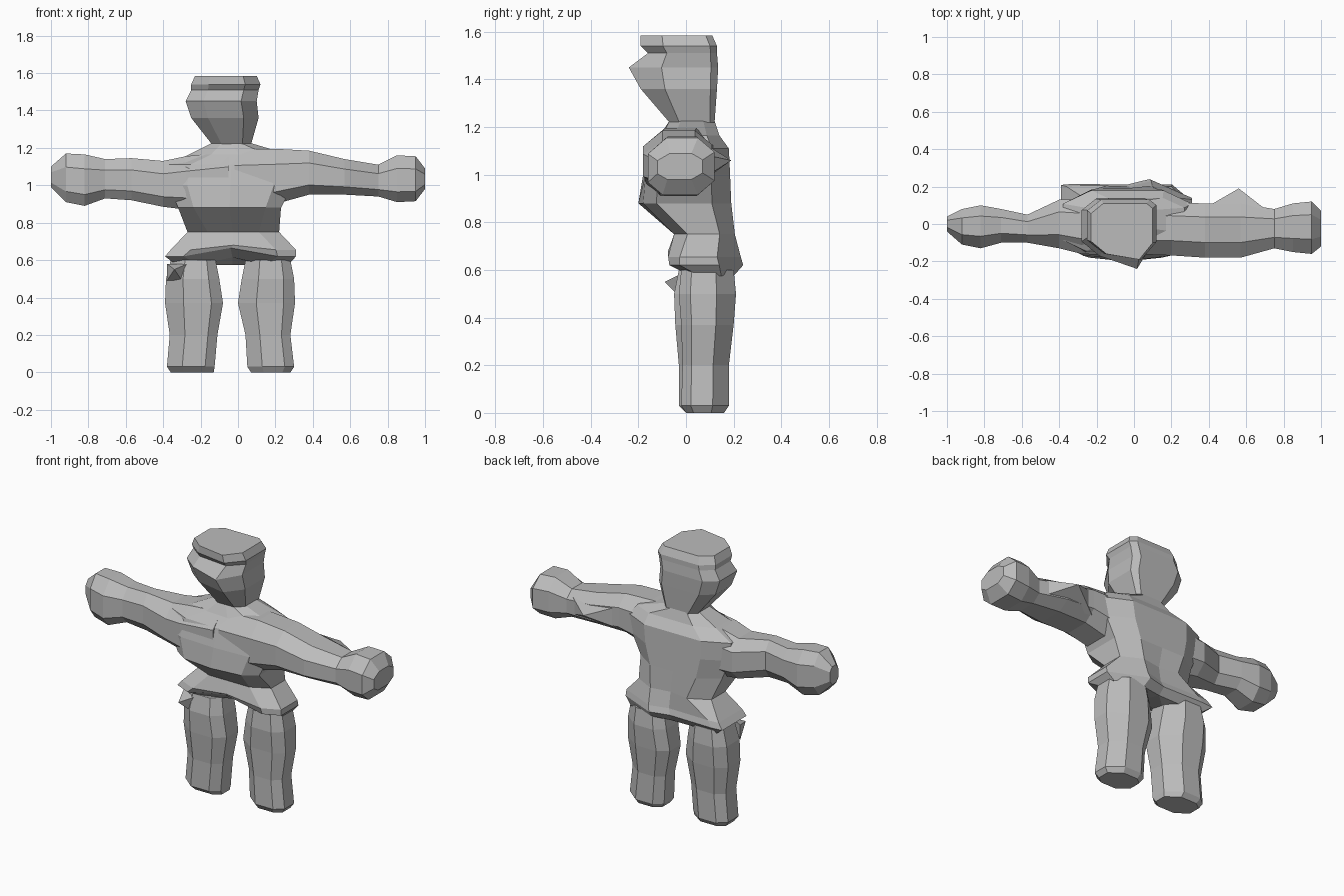
import bpy, bmesh
from mathutils import Vector

clay = bpy.data.materials.new("clay_grey")
clay.diffuse_color = (0.5, 0.5, 0.5, 1)


def finish(name, bm):
    bmesh.ops.recalc_face_normals(bm, faces=bm.faces)
    me = bpy.data.meshes.new(name)
    bm.to_mesh(me)
    bm.free()
    me.materials.append(clay)
    ob = bpy.data.objects.new(name, me)
    bpy.context.collection.objects.link(ob)
    return ob


def outline(a0, a1, b0, b1, k):
    """Rectangle with chamfered corners; k runs low-low, high-low, high-high, low-high."""
    w, h = a1 - a0, b1 - b0
    p, q, r, s = k
    return [(a0 + w * p, b0), (a1 - w * q, b0), (a1, b0 + h * q), (a1, b1 - h * r),
            (a1 - w * r, b1), (a0 + w * s, b1), (a0, b1 - h * s), (a0, b0 + h * p)]


def bridge(name, rings):
    """Skin a row of equal-sized point rings and cap both ends."""
    bm = bmesh.new()
    vs = [[bm.verts.new(p) for p in ring] for ring in rings]
    n = len(vs[0])
    for r, s in zip(vs, vs[1:]):
        for i in range(n):
            j = (i + 1) % n
            bm.faces.new((r[i], r[j], s[j], s[i]))
    bm.faces.new(vs[0])
    bm.faces.new(vs[-1])
    bmesh.ops.triangulate(bm, faces=[f for f in bm.faces if len(f.verts) > 4])
    return finish(name, bm)


def loft(name, axis, sections, k):
    """Each section is position, then low and high limits of both other axes."""
    rings = []
    for pos, *box in sections:
        pts = outline(*box, k)
        rings.append([(pos, a, b) if axis == "x" else (a, b, pos) for a, b in pts])
    return bridge(name, rings)


def spike(name, base, tip):
    """Small faceted point on a flat base."""
    bm = bmesh.new()
    b = [bm.verts.new(p) for p in base]
    t = bm.verts.new(tip)
    bm.faces.new(b)
    for i in range(len(b)):
        bm.faces.new((b[i], b[(i + 1) % len(b)], t))
    return finish(name, bm)


# Trunk from hip skirt to neck: limits, front and back chamfers,
# front middle push and lift, back middle push
rings = []
for z, x0, x1, y0, y1, kf, kb, push, lift, back in [
        (0.575, -0.33, 0.27, 0.02, 0.20, 0.20, 0.22, 0.00, 0.04, -0.02),
        (0.620, -0.39, 0.31, -0.07, 0.24, 0.14, 0.25, 0.01, 0.045, -0.03),
        (0.655, -0.36, 0.31, -0.075, 0.23, 0.16, 0.25, 0.00, 0.025, -0.03),
        (0.750, -0.27, 0.22, -0.05, 0.205, 0.22, 0.25, 0.00, 0.00, -0.02),
        (0.880, -0.32, 0.23, -0.18, 0.19, 0.15, 0.22, -0.02, 0.00, 0.00),
        (1.000, -0.37, 0.29, -0.17, 0.185, 0.15, 0.22, -0.01, 0.00, 0.00),
        (1.110, -0.38, 0.31, -0.145, 0.18, 0.18, 0.22, -0.01, 0.00, 0.00),
        (1.165, -0.26, 0.27, -0.10, 0.14, 0.22, 0.22, -0.01, 0.00, 0.00),
        (1.225, -0.14, 0.07, -0.07, 0.12, 0.25, 0.25, 0.00, 0.00, 0.00)]:
    low = z < 0.7
    k = (kf, kf, kb * (1.3 if low else 1), 0.1 if low else kb)
    ring = [Vector((x, y, z)) for x, y in outline(x0, x1, y0, y1, k)]
    if low:
        ring[5].y -= 0.025
    ring.insert(5, Vector(((x0 + x1) / 2, y1 + back, z)))
    ring.insert(1, Vector(((x0 + x1) / 2, y0 + push, z + lift)))
    rings.append(ring)
body = bridge("body", rings)

# Arms with rounded fists and an elbow point
ARM = (0.22, 0.25, 0.25, 0.28)
arms = [loft("left_arm", "x", [
    (-1.00, -0.04, 0.04, 0.99, 1.10),
    (-0.92, -0.11, 0.08, 0.91, 1.17),
    (-0.82, -0.13, 0.10, 0.89, 1.165),
    (-0.71, -0.10, 0.08, 0.93, 1.14),
    (-0.57, -0.10, 0.05, 0.92, 1.145),
    (-0.40, -0.13, 0.13, 0.885, 1.13),
    (-0.28, -0.16, 0.13, 0.87, 1.155),
    (-0.05, -0.17, 0.11, 0.89, 1.18)], ARM),
    loft("right_arm", "x", [
    (-0.02, -0.16, 0.11, 0.89, 1.19),
    (0.20, -0.168, 0.115, 0.90, 1.195),
    (0.38, -0.18, 0.11, 0.95, 1.185),
    (0.57, -0.18, 0.11, 0.95, 1.14),
    (0.75, -0.13, 0.08, 0.94, 1.11),
    (0.85, -0.15, 0.11, 0.91, 1.16),
    (0.95, -0.16, 0.12, 0.915, 1.155),
    (1.00, -0.12, 0.07, 0.98, 1.09)], ARM),
    spike("elbow", [(0.37, 0.08, 1.13), (0.74, 0.05, 1.09), (0.74, 0.05, 0.97),
                    (0.37, 0.08, 0.98)], (0.56, 0.19, 1.06))]

# Fuse the arms into the trunk so it is one continuous skin
for part in arms:
    mod = body.modifiers.new(part.name, "BOOLEAN")
    mod.operation = "UNION"
    mod.solver = "EXACT"
    mod.object = part
deps = bpy.context.evaluated_depsgraph_get()
deps.update()
fused = bpy.data.meshes.new_from_object(body.evaluated_get(deps))
body.modifiers.clear()
body.data = fused
for part in arms:
    bpy.data.objects.remove(part)

# Legs
LEG = (0.32, 0.2, 0.34, 0.2)
loft("left_leg", "z", [
    (0.00, -0.36, -0.13, 0.00, 0.16),
    (0.03, -0.38, -0.125, -0.03, 0.18),
    (0.20, -0.365, -0.11, -0.03, 0.18),
    (0.37, -0.39, -0.08, -0.045, 0.20),
    (0.50, -0.385, -0.10, -0.05, 0.21),
    (0.60, -0.36, -0.12, -0.03, 0.20)], LEG)
loft("right_leg", "z", [
    (0.00, 0.07, 0.28, 0.00, 0.16),
    (0.03, 0.05, 0.30, -0.02, 0.18),
    (0.20, 0.04, 0.28, -0.015, 0.18),
    (0.37, 0.00, 0.305, -0.02, 0.20),
    (0.50, 0.02, 0.30, -0.03, 0.21),
    (0.60, 0.04, 0.28, -0.02, 0.20)], LEG)

# Loose flap on the thigh
spike("thigh_flap", [(-0.38, 0.02, 0.58), (-0.27, -0.03, 0.58), (-0.30, -0.03, 0.49),
                     (-0.38, 0.02, 0.49)], (-0.34, -0.09, 0.55))

# Head: flat crown, notched brow and a pointed nose
rings = []
for z, x0, x1, y0, y1, nose in [
        (1.22, -0.14, 0.07, -0.07, 0.12, 0.00),
        (1.36, -0.25, 0.11, -0.15, 0.13, 0.04),
        (1.45, -0.28, 0.10, -0.17, 0.135, 0.07),
        (1.51, -0.25, 0.11, -0.14, 0.13, 0.02),
        (1.54, -0.25, 0.12, -0.16, 0.13, 0.03),
        (1.585, -0.23, 0.10, -0.16, 0.11, 0.03)]:
    pts = outline(x0, x1, y0, y1, (0.25, 0.22, 0.1, 0.2))
    pts[1] = (pts[1][0], y0 - nose)
    rings.append([Vector((x, y, z)) for x, y in pts])
bridge("head", rings)
